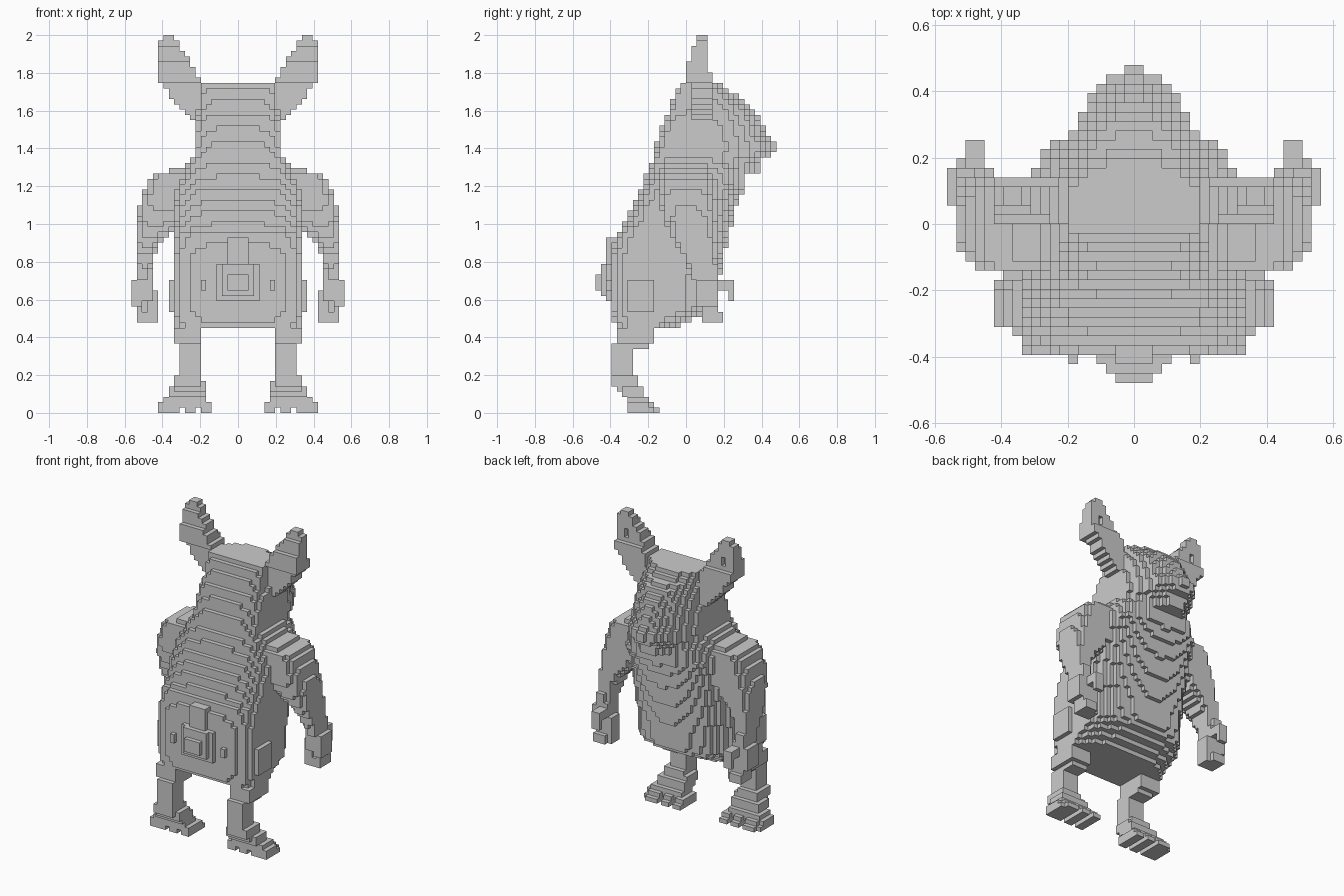
import bpy, bmesh, math

V = 2 / 71                     # block size: 40 x 34 x 71 blocks overall
NX, NY, NZ = 20, 17, 71

mat = bpy.data.materials.new("plain grey")
mat.diffuse_color = (0.6, 0.6, 0.6, 1)


def cells():
    for i in range(NX):
        for j in range(-NY, NY):
            for k in range(NZ):
                yield i, j, k


CENTRES = [(c, ((c[0] + .5) * V, (c[1] + .5) * V, (c[2] + .5) * V)) for c in cells()]


def both_sides(found):
    return found | {(-1 - i, j, k) for i, j, k in found}


def loft(keys, split=.5, n_back=5, n_front=2):
    """Blocks inside sections keyed by (z, x centre, half width, y min, y max), mirrored in x."""
    layer = {}
    for k in range(NZ):
        z = (k + .5) * V
        for a, b in zip(keys, keys[1:]):
            if a[0] <= z < b[0]:
                t = (z - a[0]) / (b[0] - a[0])
                layer[k] = [p + (q - p) * t for p, q in zip(a[1:], b[1:])]
    found = set()
    for c, (x, y, z) in CENTRES:
        if c[2] not in layer:
            continue
        cx, w, y0, y1 = layer[c[2]]
        yc = y0 + split * (y1 - y0)
        if y < yc:
            n, v = n_back, (yc - y) / (yc - y0)
        else:
            n, v = n_front, (y - yc) / (y1 - yc)
        u = abs(x - cx) / w
        if u ** n + v ** n <= 1:
            found.add(c)
    return both_sides(found)


def boxes(*rows):
    """Blocks inside boxes (x0, x1, y0, y1, z0, z1), mirrored in x."""
    found = set()
    for c, (x, y, z) in CENTRES:
        if any(r[0] < x < r[1] and r[2] < y < r[3] and r[4] < z < r[5] for r in rows):
            found.add(c)
    return both_sides(found)


parts = {}
# torso: flat broad back, rounded belly and chest
parts["body"] = loft([
    (.45, 0, .33, -.375, -.05), (.50, 0, .34, -.385, .05), (.56, 0, .35, -.395, .165),
    (.70, 0, .35, -.40, .175), (.83, 0, .35, -.395, .20), (.93, 0, .345, -.375, .225),
    (1.0, 0, .34, -.325, .24), (1.1, 0, .34, -.28, .265), (1.2, 0, .33, -.235, .31),
    (1.27, 0, .30, -.205, .32), (1.33, 0, .26, -.185, .30), (1.38, 0, .225, -.17, .25)],
    .45, 4.5, 2.4)
# head tapering to a pointed snout at +y
parts["head"] = loft([
    (1.27, 0, .22, -.2, .39), (1.34, 0, .23, -.18, .41), (1.38, 0, .23, -.17, .472),
    (1.435, 0, .23, -.155, .472), (1.45, 0, .228, -.15, .44), (1.54, 0, .225, -.115, .395),
    (1.6, 0, .21, -.09, .365), (1.66, 0, .205, -.07, .31), (1.70, 0, .202, -.055, .24),
    (1.75, 0, .2, -.03, .18)], .42, 6, 1.7)
# stubby tail on the back
parts["tail"] = boxes(
    (0, .113, -.423, -.36, .59, .79), (0, .085, -.45, -.36, .62, .79),
    (0, .056, -.479, -.36, .65, .735), (0, .056, -.423, -.36, .78, .93),
    (.17, .197, -.423, -.36, .65, .705))
# ears: slanted thin plates with a small hollow
ears = set()
ear_keys = [(1.55, .19, .23, .03, .14), (1.60, .19, .28, .03, .14), (1.65, .19, .34, .03, .14),
            (1.73, .19, .395, .02, .14), (1.76, .20, .423, .0, .14), (1.83, .235, .423, .0, .115),
            (1.90, .28, .423, .03, .113), (1.97, .325, .41, .055, .113), (2.01, .338, .39, .056, .113)]
ears = loft([(z, (a + b) / 2, (b - a) / 2, c, d) for z, a, b, c, d in ear_keys], .5, 14, 14)
parts["ears"] = ears - boxes((.335, .37, .08, .2, 1.82, 1.88))
# arms from shoulder to wrist
parts["arms"] = loft([
    (.68, .51, .04, .05, .17), (.76, .50, .042, .02, .16), (.83, .492, .05, -.01, .15),
    (.90, .478, .062, -.05, .145), (.97, .44, .10, -.09, .145), (1.05, .41, .12, -.12, .145),
    (1.12, .395, .12, -.14, .145), (1.22, .37, .115, -.145, .14), (1.27, .35, .10, -.13, .14),
    (1.275, .31, .075, -.12, .13), (1.30, .29, .06, -.10, .11)], .5, 3.2, 3.2)
# hands with hooked fingers
parts["hands"] = boxes(
    (.45, .537, .056, .17, .59, .73), (.507, .565, .056, .17, .56, .70),
    (.45, .508, .14, .254, .65, .705), (.45, .508, .225, .254, .59, .70),
    (.423, .452, .085, .17, .48, .65), (.45, .537, .085, .197, .48, .535),
    (.507, .537, .085, .17, .51, .59), (.45, .48, .085, .17, .51, .6),
    (.48, .508, .14, .17, .53, .6))
# hips, thighs and shins
parts["legs"] = boxes(
    (.197, .338, -.37, -.17, .37, .46), (.197, .31, -.37, -.2, .34, .40),
    (.197, .31, -.395, -.225, .337, .37), (.197, .31, -.395, -.282, .14, .35),
    (.197, .338, -.395, -.254, .14, .20), (.31, .366, -.31, -.17, .535, .71))
# feet with three toes
parts["feet"] = boxes(
    (.141, .423, -.31, -.197, .028, .057), (.169, .395, -.31, -.197, .056, .09),
    (.169, .366, -.338, -.225, .084, .141), (.169, .338, -.366, -.254, .113, .17),
    (.141, .20, -.31, -.14, 0, .029), (.225, .285, -.31, -.14, 0, .029),
    (.31, .423, -.31, -.17, 0, .029), (.31, .395, -.2, -.14, 0, .029),
    (.141, .20, -.2, -.169, .028, .05), (.225, .285, -.2, -.169, .028, .05),
    (.31, .395, -.2, -.169, .028, .05))

# keep each block in one part only, then skin the outside faces
solid = set()
for name in parts:
    parts[name] -= solid
    solid |= parts[name]

SIDES = {(1, 0, 0): ((1, 0, 0), (1, 1, 0), (1, 1, 1), (1, 0, 1)),
         (-1, 0, 0): ((0, 0, 0), (0, 0, 1), (0, 1, 1), (0, 1, 0)),
         (0, 1, 0): ((0, 1, 0), (0, 1, 1), (1, 1, 1), (1, 1, 0)),
         (0, -1, 0): ((0, 0, 0), (1, 0, 0), (1, 0, 1), (0, 0, 1)),
         (0, 0, 1): ((0, 0, 1), (1, 0, 1), (1, 1, 1), (0, 1, 1)),
         (0, 0, -1): ((0, 0, 0), (0, 1, 0), (1, 1, 0), (1, 0, 0))}

for name, blocks in parts.items():
    bm = bmesh.new()
    verts = {}

    def vert(p):
        if p not in verts:
            verts[p] = bm.verts.new([q * V for q in p])
        return verts[p]

    for c in sorted(blocks):
        for d, quad in SIDES.items():
            if tuple(a + b for a, b in zip(c, d)) not in solid:
                bm.faces.new([vert(tuple(a + b for a, b in zip(c, q))) for q in quad])
    me = bpy.data.meshes.new(name)
    bm.to_mesh(me)
    bm.free()
    me.materials.append(mat)
    bpy.context.collection.objects.link(bpy.data.objects.new(name, me))
